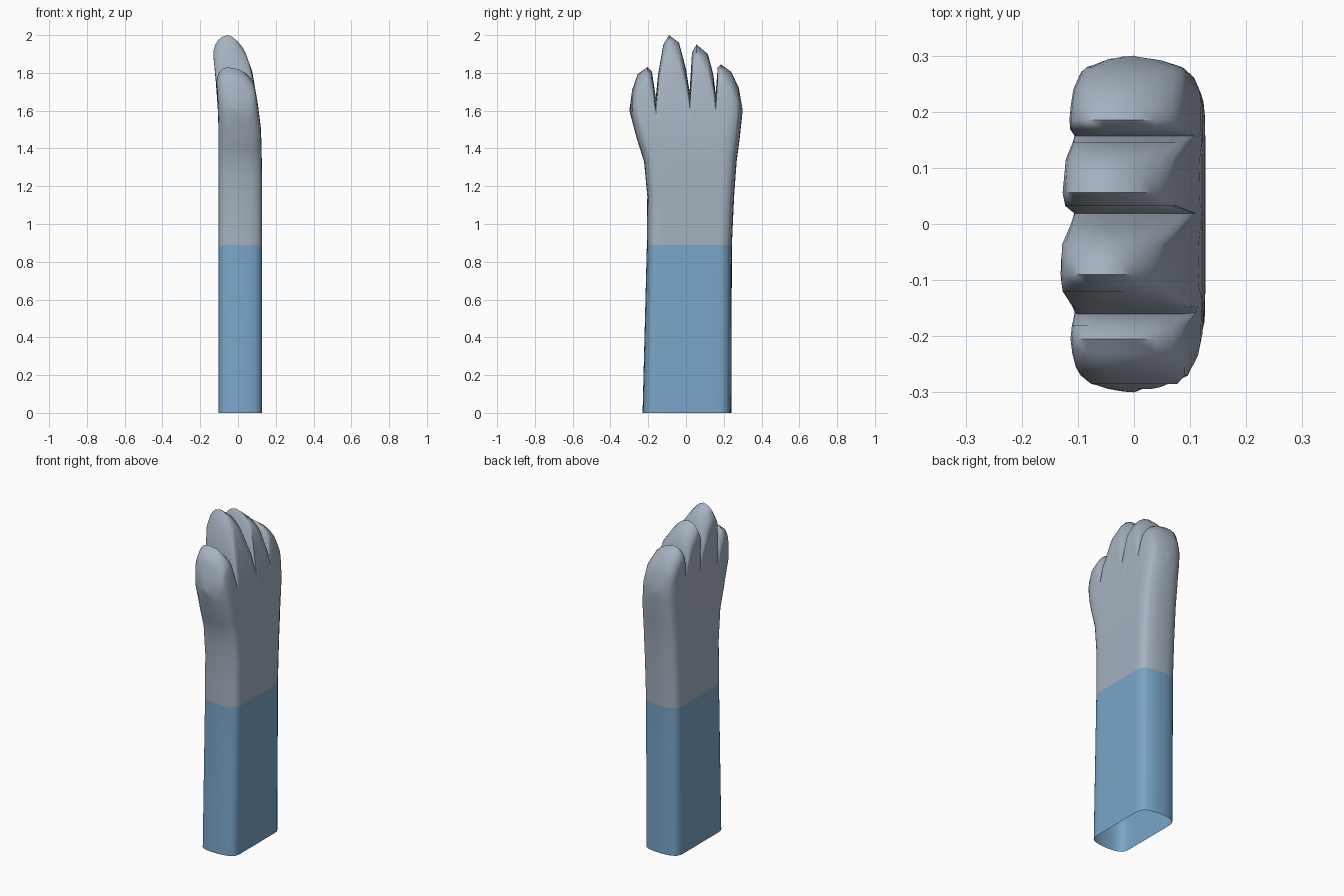
import bpy, bmesh, math

if "Cube" in bpy.data.objects:
    bpy.data.objects.remove(bpy.data.objects["Cube"])


def lerp(table, v):
    """Piecewise linear lookup in a short profile table."""
    if v <= table[0][0]:
        return table[0][1]
    for (a, fa), (b, fb) in zip(table, table[1:]):
        if v <= b:
            return fa + (fb - fa) * (v - a) / (b - a)
    return table[-1][1]


def material(name, rgb):
    m = bpy.data.materials.new(name)
    m.diffuse_color = (*rgb, 1)
    m.use_nodes = True
    m.node_tree.nodes["Principled BSDF"].inputs["Base Color"].default_value = m.diffuse_color
    return m


# Side outlines (height -> y) and thickness outlines (height -> x)
LEFT = [(0, -.23), (.9, -.207), (1.15, -.205), (1.33, -.222), (1.45, -.26), (1.6, -.30)]
RIGHT = [(0, .24), (.9, .243), (1.15, .255), (1.33, .268), (1.45, .284), (1.6, .30)]
BACK = [(1.3, .127), (1.5, .122), (1.63, .106), (1.81, .075), (1.96, .02), (2, 0)]
PALM = [(1.5, -.103), (1.71, -.11), (1.89, -.131), (2, -.128)]

# Toe skyline (y -> top height)
TOES = [(-.3, 1.6), (-.285, 1.71), (-.255, 1.795), (-.205, 1.83), (-.18, 1.805),
        (-.16, 1.67), (-.148, 1.79), (-.12, 1.95), (-.09, 2.0), (-.037, 1.96),
        (0, 1.82), (.019, 1.70), (.032, 1.91), (.056, 1.95), (.116, 1.9),
        (.145, 1.79), (.157, 1.69), (.168, 1.83), (.185, 1.845), (.24, 1.805),
        (.28, 1.72), (.3, 1.6)]

SEAM = .89                     # top of the blue sleeve
CAP, TIP_X = .1, -.055         # rounding depth and x of the toe tips
LEVELS = [0, .45, SEAM, 1.02, 1.15, 1.25, 1.33, 1.4, 1.45]
DEPTHS = [.08, .055, .03, .01]


def column(u):
    """Loop of points up the back, over the toe tip and down the palm."""
    h = lerp(TOES, u * .3)
    thick = math.sqrt(max(0, 1 - abs(u) ** 14))
    zs = LEVELS + [1.45 + (h - CAP - 1.45) * i / 4 for i in range(1, 5)]
    zs += [h - d for d in DEPTHS]

    def point(z, outline):
        lo, hi = lerp(LEFT, z), lerp(RIGHT, z)
        d = min(1, (h - z) / CAP)
        s = math.sqrt(max(0, 1 - (1 - d) ** 2))
        x = thick * (TIP_X + (lerp(outline, z) - TIP_X) * s)
        return (x, (lo + hi) / 2 + u * (hi - lo) / 2, z)

    return ([point(z, BACK) for z in zs] + [point(h, BACK)]
            + [point(z, PALM) for z in reversed(zs)])


# Columns across the width, refined at the rounded ends and on the toes
us = {round(y / .3, 4) for y, _ in TOES}
us |= {s * v for s in (-1, 1) for v in (.995, .98, .9)}
us |= {-.77, -.35, -.22, .29, .7}
us = sorted(us)

bm = bmesh.new()
grid = [[bm.verts.new(p) for p in column(u)] for u in us]
for a, b in zip(grid, grid[1:]):
    for i in range(len(a) - 1):
        bm.faces.new((a[i], a[i + 1], b[i + 1], b[i]))
bmesh.ops.remove_doubles(bm, verts=bm.verts, dist=.0002)
bmesh.ops.recalc_face_normals(bm, faces=bm.faces)

# Blue sleeve below the seam, grey paw above it
for f in bm.faces:
    f.material_index = 1 if f.calc_center_median().z < SEAM else 0

mesh = bpy.data.meshes.new("paw_arm")
bm.to_mesh(mesh)
bm.free()
mesh.materials.append(material("paw grey", (.376, .445, .527)))
mesh.materials.append(material("sleeve blue", (.195, .38, .58)))
obj = bpy.data.objects.new("paw_arm", mesh)
bpy.context.collection.objects.link(obj)
bpy.context.view_layer.objects.active = obj
obj.select_set(True)
bpy.ops.object.shade_smooth_by_angle(angle=math.radians(60))
